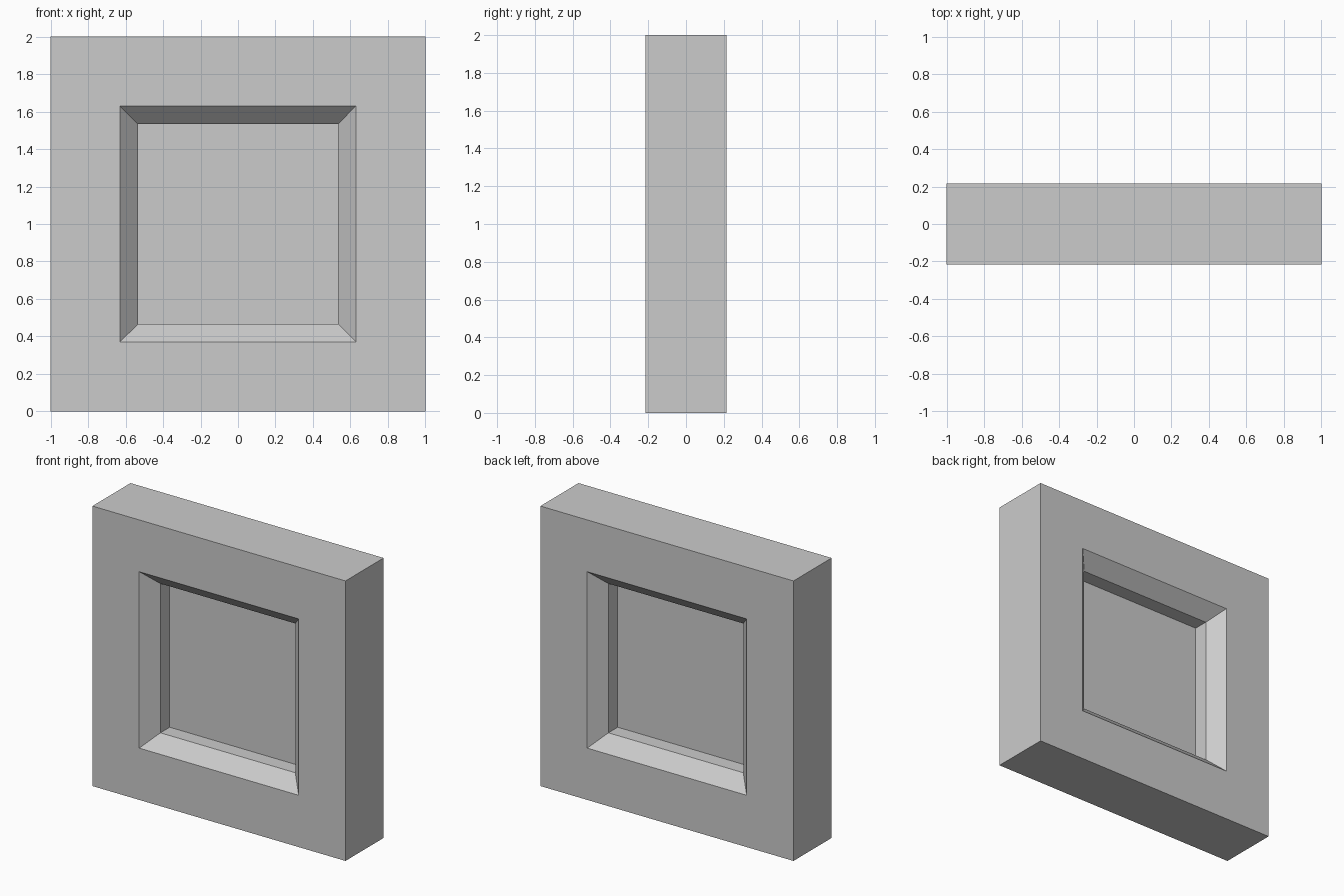
import bpy
import bmesh

if "Cube" in bpy.data.objects:
    bpy.data.objects.remove(bpy.data.objects["Cube"])

DEPTH = 0.215   # half thickness of the wall
THROAT = 0.115  # half depth of the straight part of the opening
CENTRE = 1.0


def finish(bm, name):
    bmesh.ops.recalc_face_normals(bm, faces=bm.faces[:])
    mesh = bpy.data.meshes.new(name)
    bm.to_mesh(mesh)
    bm.free()
    obj = bpy.data.objects.new(name, mesh)
    bpy.context.collection.objects.link(obj)
    return obj


def square_ring(bm, half, y):
    corners = ((-1, -1), (1, -1), (1, 1), (-1, 1))
    return [bm.verts.new((sx * half, y, CENTRE + sz * half)) for sx, sz in corners]


# Wall: a square profile swept round the opening, chamfered on both sides
bm = bmesh.new()
profile = [(1.0, DEPTH), (1.0, -DEPTH), (0.63, -DEPTH),
           (0.533, -THROAT), (0.533, THROAT), (0.63, DEPTH)]
rings = [square_ring(bm, half, y) for half, y in profile]
for i, ring in enumerate(rings):
    following = rings[(i + 1) % len(rings)]
    for k in range(4):
        n = (k + 1) % 4
        bm.faces.new((ring[k], ring[n], following[n], following[k]))
finish(bm, "wall_frame")

# Pane: thin sheet in the middle of the opening
bm = bmesh.new()
bmesh.ops.create_cube(bm, size=1.0)
bmesh.ops.scale(bm, vec=(1.066, 0.02, 1.066), verts=bm.verts[:])
bmesh.ops.translate(bm, vec=(0, 0, CENTRE), verts=bm.verts[:])
finish(bm, "window_pane")
